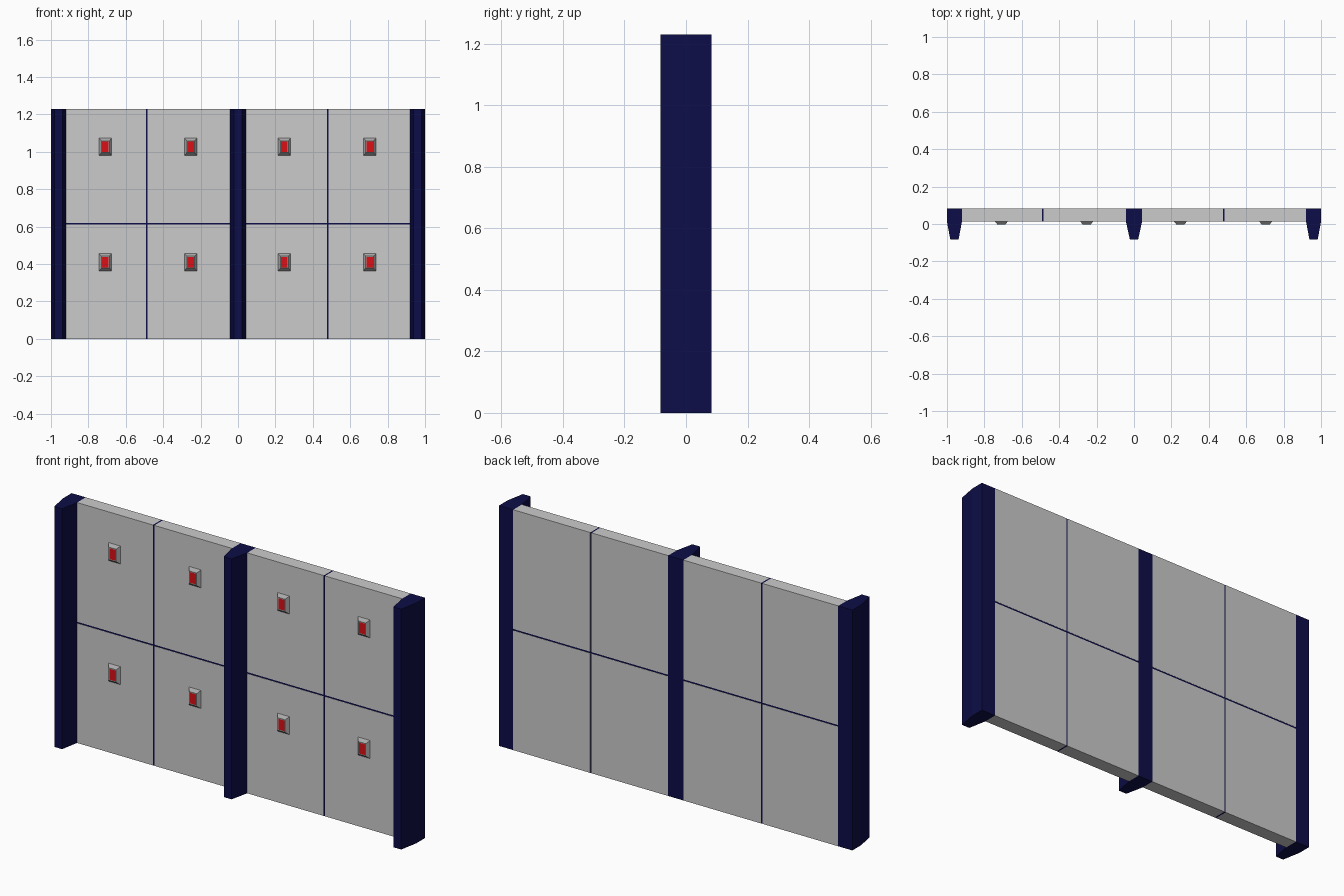
import bpy, bmesh

if "Cube" in bpy.data.objects:
    bpy.data.objects.remove(bpy.data.objects["Cube"])

H = 1.23                       # wall height
BACK, FACE, FRONT = 0.083, 0.013, -0.083
SEAM = 0.008
MID_Z = 0.616


def material(name, rgb):
    m = bpy.data.materials.new(name)
    m.diffuse_color = (*rgb, 1)
    m.use_nodes = True
    m.node_tree.nodes["Principled BSDF"].inputs["Base Color"].default_value = m.diffuse_color
    return m


navy = material("navy", (0.004, 0.004, 0.065))
red = material("red", (0.7, 0.005, 0.008))
grey = material("grey", (0.4, 0.4, 0.4))


def finish(name, bm, *mats):
    bmesh.ops.recalc_face_normals(bm, faces=bm.faces)
    me = bpy.data.meshes.new(name)
    bm.to_mesh(me)
    bm.free()
    for m in mats:
        me.materials.append(m)
    ob = bpy.data.objects.new(name, me)
    bpy.context.collection.objects.link(ob)
    return ob


def box(name, x0, x1, y0, y1, z0, z1, *mats):
    bm = bmesh.new()
    bmesh.ops.create_cube(bm, size=1)
    for v in bm.verts:
        v.co = ((x0, x1)[v.co.x > 0], (y0, y1)[v.co.y > 0], (z0, z1)[v.co.z > 0])
    return finish(name, bm, *mats)


def post(name, cx, half):
    # plan outline: square back, tapered nose at the front
    outline = [(-half, BACK), (half, BACK), (half, FACE),
               (0.022, FRONT), (-0.022, FRONT), (-half, FACE)]
    bm = bmesh.new()
    base = bm.faces.new([bm.verts.new((cx + x, y, 0)) for x, y in outline])
    top = bmesh.ops.extrude_face_region(bm, geom=[base])["geom"]
    bmesh.ops.translate(bm, vec=(0, 0, H),
                        verts=[g for g in top if isinstance(g, bmesh.types.BMVert)])
    finish(name, bm, navy)


def indicator(name, cx, cz):
    # bevelled grey bezel with a red window in its front face
    bm = bmesh.new()
    loops = []
    for w, h, y in ((0.068, 0.092, FACE), (0.042, 0.064, -0.003), (0.034, 0.055, -0.003)):
        loops.append([bm.verts.new((cx + sx * w / 2, y, cz + sz * h / 2))
                      for sx, sz in ((-1, -1), (1, -1), (1, 1), (-1, 1))])
    for a, b in zip(loops, loops[1:]):
        for i in range(4):
            j = (i + 1) % 4
            bm.faces.new((a[i], a[j], b[j], b[i]))
    bm.faces.new(loops[0])
    bm.faces.new(loops[2]).material_index = 1
    finish(name, bm, grey, red)


# Posts
post("left_post", -0.96, 0.04)
post("centre_post", 0, 0.043)
post("right_post", 0.96, 0.04)

# Panels, seam strips and indicators for each bay
g = SEAM / 2
rows = (("lower", 0, MID_Z - g, 0.41), ("upper", MID_Z + g, H, 1.027))
bays = (("left", -0.92, -0.487, -0.043, (-0.709, -0.253)),
        ("right", 0.043, 0.48, 0.92, (0.248, 0.704)))
for side, x0, xm, x1, lights in bays:
    for row, z0, z1, cz in rows:
        for n, (a, b) in enumerate(((x0, xm - g), (xm + g, x1)), 1):
            box(f"{side}_{row}_panel_{n}", a, b, FACE, BACK, z0, z1)
            indicator(f"{side}_{row}_indicator_{n}", lights[n - 1], cz)
        box(f"{side}_{row}_upright_seam", xm - g, xm + g, FACE + 0.001, BACK - 0.001,
            z0, z1, navy)
    box(f"{side}_level_seam", x0, x1, FACE + 0.001, BACK - 0.001,
        MID_Z - g, MID_Z + g, navy)
